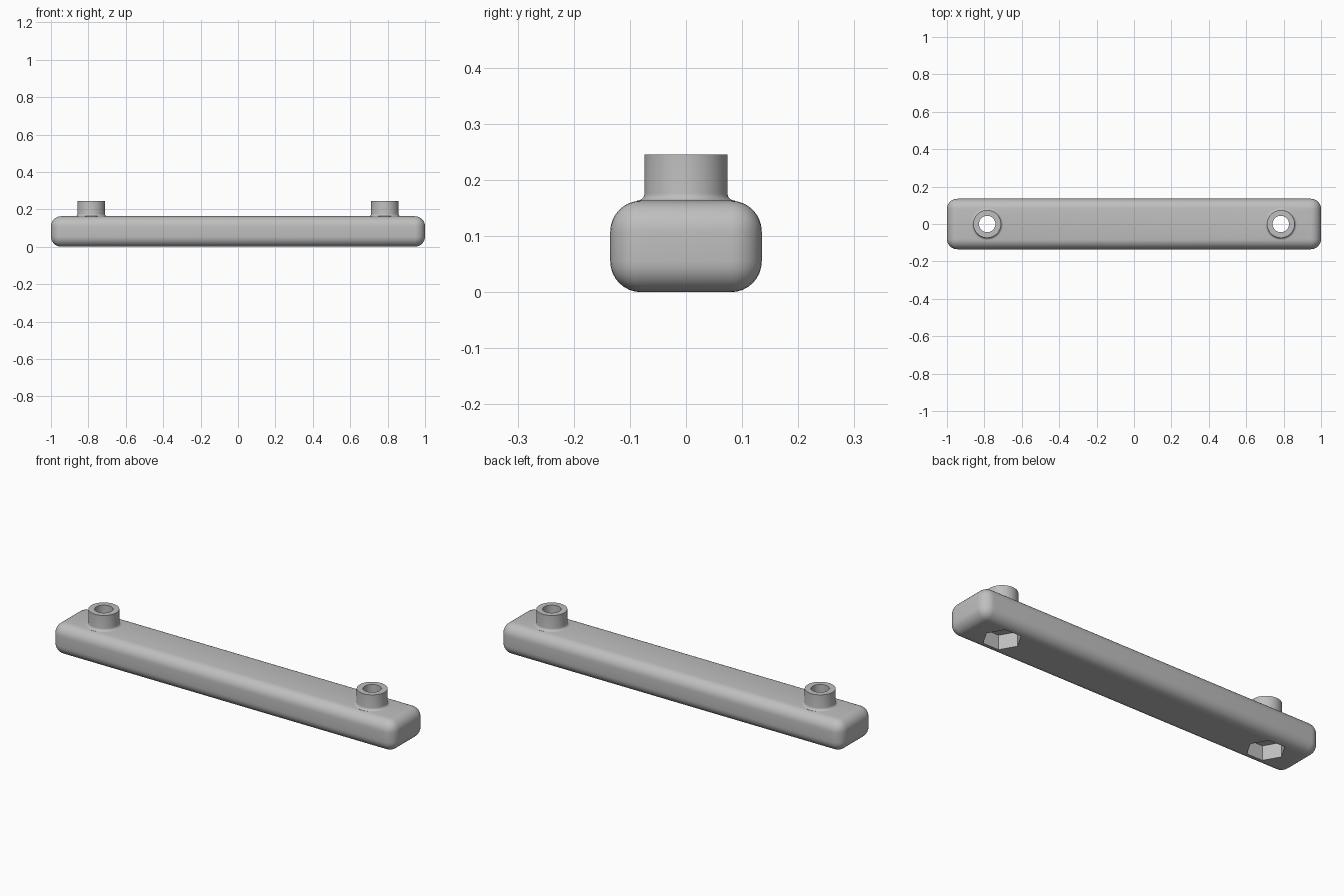
import bpy, bmesh, math

BOSS_X = 0.785      # boss centre distance from the middle
BAR_TOP = 0.163
BOSS_TOP = 0.245

cube = bpy.data.objects.get("Cube")
if cube:
    bpy.data.objects.remove(cube, do_unlink=True)

grey = bpy.data.materials.new("light_grey")
grey.use_nodes = True
colour = (0.52, 0.52, 0.52, 1)
grey.diffuse_color = colour
grey.node_tree.nodes["Principled BSDF"].inputs["Base Color"].default_value = colour


def add_object(name, bm):
    bmesh.ops.recalc_face_normals(bm, faces=bm.faces)
    mesh = bpy.data.meshes.new(name)
    bm.to_mesh(mesh)
    bm.free()
    mesh.materials.append(grey)
    obj = bpy.data.objects.new(name, mesh)
    bpy.context.collection.objects.link(obj)
    return obj


def lathe(name, x, profile, sides):
    """Closed solid from (radius, height) rings stacked around a vertical axis."""
    bm = bmesh.new()
    rings = [[bm.verts.new((x + r * math.cos(math.tau * i / sides),
                            r * math.sin(math.tau * i / sides), z))
              for i in range(sides)] for r, z in profile]
    for low, high in zip(rings, rings[1:]):
        for i in range(sides):
            j = (i + 1) % sides
            bm.faces.new((low[i], low[j], high[j], high[i]))
    bm.faces.new(rings[0][::-1])
    bm.faces.new(rings[-1])
    return add_object(name, bm)


def activate(obj):
    bpy.ops.object.select_all(action='DESELECT')
    obj.select_set(True)
    bpy.context.view_layer.objects.active = obj


def combine(target, tool, operation):
    activate(target)
    mod = target.modifiers.new(operation.lower(), 'BOOLEAN')
    mod.operation = operation
    mod.solver = 'EXACT'
    mod.object = tool
    bpy.ops.object.modifier_apply(modifier=mod.name)
    bpy.data.objects.remove(tool, do_unlink=True)


# Rounded bar
bm = bmesh.new()
bmesh.ops.create_cube(bm, size=1)
for v in bm.verts:
    v.co = (v.co.x * 2, v.co.y * 0.27, (v.co.z + 0.5) * BAR_TOP)
bmesh.ops.bevel(bm, geom=bm.edges[:], offset=0.055, segments=8,
                profile=0.5, affect='EDGES')
bar = add_object("handle_bar", bm)

# Mounting boss profile with a small fillet where it meets the bar
FILLET = 0.013
boss_profile = [(0.074 + FILLET, 0.11)]
for k in range(6):
    a = math.pi / 2 * k / 5
    boss_profile.append((0.074 + FILLET * (1 - math.sin(a)),
                         BAR_TOP + FILLET * (1 - math.cos(a))))
boss_profile.append((0.074, BOSS_TOP))

# Bosses, screw holes and hexagonal nut pockets
for x in (-BOSS_X, BOSS_X):
    combine(bar, lathe("boss", x, boss_profile, 64), 'UNION')
    combine(bar, lathe("screw_hole", x, [(0.044, -0.1), (0.044, 0.4)], 48), 'DIFFERENCE')
    combine(bar, lathe("nut_pocket", x, [(0.092, -0.1), (0.092, 0.076)], 6), 'DIFFERENCE')

activate(bar)
bpy.ops.object.shade_smooth_by_angle(angle=math.radians(30))
